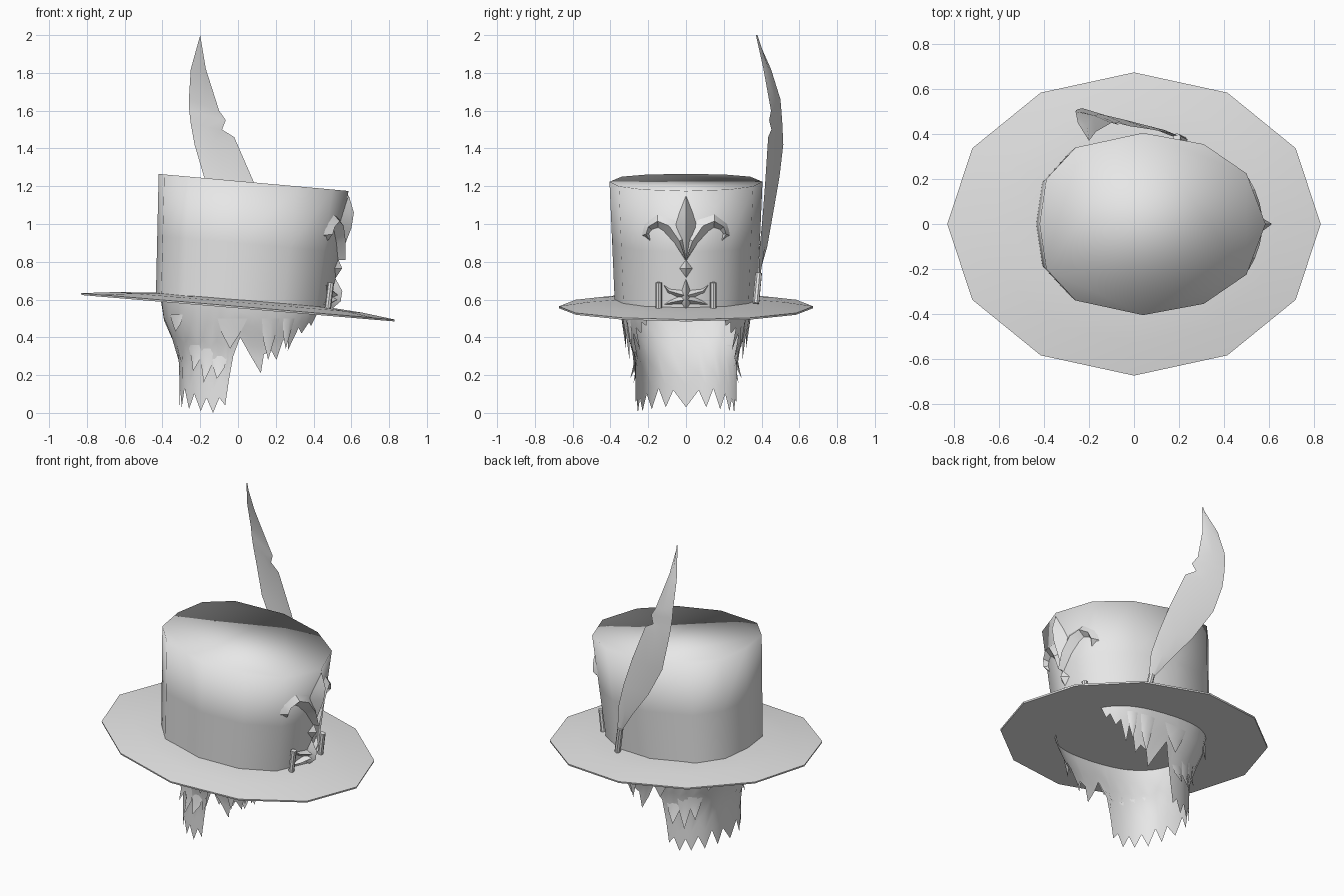
import bpy, bmesh, math
from mathutils import Vector

if "Cube" in bpy.data.objects:
    bpy.data.objects.remove(bpy.data.objects["Cube"])

grey = bpy.data.materials.new("light_grey")
grey.diffuse_color = (0.8, 0.8, 0.8, 1)
grey.use_nodes = True
grey.node_tree.nodes["Principled BSDF"].inputs["Base Color"].default_value = grey.diffuse_color
SLOPE = 0.0843          # the whole hat dips towards +x


def grid(bm, rows, closed=False):
    """Skin rows of points with quads; returns the vertex rows."""
    vs = [[bm.verts.new(p) for p in r] for r in rows]
    n = len(vs[0])
    for a, b in zip(vs, vs[1:]):
        for i in range(n if closed else n - 1):
            j = (i + 1) % n
            bm.faces.new((a[i], a[j], b[j], b[i]))
    return vs


def finish(name, bm, sheet=False, angle=35):
    bmesh.ops.remove_doubles(bm, verts=bm.verts[:], dist=0.0005)
    bmesh.ops.recalc_face_normals(bm, faces=bm.faces[:])
    if sheet:           # open sheets face away from the hat's axis
        bm.normal_update()
        for f in bm.faces:
            c = f.calc_center_median()
            if f.normal.x * c.x + f.normal.y * c.y < 0:
                f.normal_flip()
    me = bpy.data.meshes.new(name)
    bm.to_mesh(me)
    bm.free()
    me.materials.append(grey)
    ob = bpy.data.objects.new(name, me)
    bpy.context.collection.objects.link(ob)
    bpy.context.view_layer.objects.active = ob
    ob.select_set(True)
    bpy.ops.object.shade_smooth_by_angle(angle=math.radians(angle))
    ob.select_set(False)
    return ob


def oval(rx, ry, lift, cx=0.0):
    pts = []
    for k in range(12):
        a = math.tau * k / 12
        x = cx + rx * math.cos(a)
        pts.append((x, ry * math.sin(a), 0.56 - SLOPE * x + lift))
    return pts


def rod(name, a, b, r):
    a, b = Vector(a), Vector(b)
    q = (b - a).to_track_quat('Z', 'Y')
    bm = bmesh.new()
    rings = [[p + q @ Vector((r * math.cos(k * math.tau / 8), r * math.sin(k * math.tau / 8), 0))
              for k in range(8)] for p in (a, b)]
    vs = grid(bm, rings, True)
    for ring in vs:
        bm.faces.new(ring)
    finish(name, bm)


# Brim: slightly domed 12-sided oval, closed underneath
bm = bmesh.new()
vs = grid(bm, [oval(0.828, 0.672, -0.006), oval(0.83, 0.674, 0.004),
               oval(0.65, 0.53, 0.026, 0.01), oval(0.45, 0.37, 0.04, 0.02)], True)
bm.faces.new(vs[0])
bm.faces.new(vs[-1])
finish("brim", bm)

# Crown: flared, 12-sided, slanted top
half = [(.585, 0), (.5, .225), (.31, .355), (.04, .405), (-.26, .34), (-.39, .2), (-.42, 0)]
ring = half + [(x, -y) for x, y in half[-2:0:-1]]
rows = []
for t in (0, 0.5, 1):
    row = []
    for x, y in ring:
        bx, by = (x + .42) * .92 - .435, y * .93
        lo = Vector((bx, by, 0.57 - SLOPE * bx))
        hi = Vector((x, y, 1.265 - (x + .42) * .0896))
        row.append(lo.lerp(hi, t))
    rows.append(row)
bm = bmesh.new()
vs = grid(bm, rows, True)
bm.faces.new(vs[-1])
finish("crown", bm, angle=180)


# Hair: horseshoe curtain with a ragged hem, open at the face
def hair_point(deg, z, out=0.0):
    f = min(max((0.58 - z) / 0.33, 0), 1)
    s = 1 - 0.23 * f * f * (3 - 2 * f)
    a = math.radians(deg)
    c, d = math.cos(a), math.sin(a)
    x = 0.03 - math.copysign(abs(c) ** .75, c) * (0.44 * s + out)
    y = math.copysign(abs(d) ** .75, d) * (0.35 * s + out)
    return Vector((x, y, z))


hem = [(0, .03), (9, .12), (17, .03), (26, .13), (36, .02), (45, .1), (54, .01), (61, .08),
       (68, 0), (74, .08), (79, .04), (82, .18), (85, .3), (89, .4), (93, .3), (100, .21),
       (102, .31), (108, .33), (114, .28), (117, .38), (121, .42), (125, .33), (130, .45),
       (136, .42), (141, .48), (146, .46), (151, .53)]
hem = [(-a, z) for a, z in hem[:0:-1]] + hem
bm = bmesh.new()
rows = []
for k in range(6):
    row = []
    for a, z in hem:
        top = 0.57 - SLOPE * hair_point(a, 0.57).x
        row.append(hair_point(a, top + (z - top) * k / 5))
    rows.append(row)
grid(bm, rows)
finish("hair", bm, sheet=True, angle=60)

# Loose locks lying over the sides of the hair
bm = bmesh.new()
for s in (-1, 1):
    for a, z0, z1, w in [(38, .52, .43, 9), (50, .36, .22, 9), (62, .34, .16, 8),
                         (74, .3, .18, 7), (84, .5, .34, 7), (104, .5, .28, 6),
                         (118, .5, .34, 5)]:
        zm = (z0 + z1) / 2
        grid(bm, [[hair_point(s * (a - w), z0), hair_point(s * a, z0, .005), hair_point(s * (a + w), z0)],
                  [hair_point(s * (a - w * .7), zm, .01), hair_point(s * a, zm, .02),
                   hair_point(s * (a + w * .7), zm, .01)],
                  [hair_point(s * a, z1, .035)] * 3])
bmesh.ops.dissolve_degenerate(bm, edges=bm.edges[:], dist=0.0005)
finish("loose_locks", bm, sheet=True, angle=60)

# Feather: left and right edges, notched on one side, gently bowed
left = [(.17, .39, .74), (.07, .43, .88), (-.06, .46, 1.05), (-.18, .495, 1.25), (-.23, .515, 1.42),
        (-.25, .51, 1.53), (-.258, .505, 1.6), (-.26, .5, 1.66), (-.25, .45, 1.82), (-.2, .37, 2)]
right = [(.21, .385, .74), (.2, .39, .88), (.155, .405, 1.03), (.08, .42, 1.23), (-.02, .435, 1.46),
         (-.085, .452, 1.5), (-.065, .44, 1.55), (-.1, .45, 1.6), (-.17, .41, 1.82), (-.2, .37, 2)]
bm = bmesh.new()
rows = []
for l, r in zip(left, right):
    l, r = Vector(l), Vector(r)
    rows.append([l, (l + r) / 2 + Vector((0, .008, 0)), r])
grid(bm, rows)
bmesh.ops.dissolve_degenerate(bm, edges=bm.edges[:], dist=0.0005)
finish("feather", bm, sheet=True, angle=60)
rod("feather_quill", (.22, .37, .58), (.19, .385, .74), .018)


# Ornament: ridged tapering strips laid on the front of the crown
def front(y, z, lift):
    return Vector((0.487 + (z - 0.55) * 0.16 - abs(y) * 0.42 + lift, y, z))


def strip(bm, pts, lift, side=1):
    rows = []
    for i, (y, z, w) in enumerate(pts):
        p, n = pts[max(i - 1, 0)], pts[min(i + 1, len(pts) - 1)]
        d = Vector((n[0] - p[0], n[1] - p[1])).normalized() * w
        rows.append([front(side * (y - d.y), z + d.x, .002),
                     front(side * y, z, lift if w else .004),
                     front(side * (y + d.y), z - d.x, .002)])
    grid(bm, rows)


curl = [(0, .81, .004), (.035, .91, .028), (.09, .99, .042), (.15, 1.015, .038),
        (.2, .985, .028), (.212, .945, .02), (.185, .905, 0)]
bm = bmesh.new()
for s in (-1, 1):
    strip(bm, curl, .04, s)
strip(bm, [(0, 1.15, 0), (0, 1.06, .035), (0, .98, .06), (0, .8, 0)], .045)
strip(bm, [(0, .81, 0), (0, .765, .037), (0, .715, 0)], .03)
finish("crest", bm, sheet=True)

# Clasp between two pins at the foot of the crown
bm = bmesh.new()
for s in (-1, 1):
    strip(bm, [(.125, .685, 0), (.09, .645, .014), (0, .62, .03)], .035, s)
    strip(bm, [(.125, .57, 0), (.08, .585, .014), (0, .6, .03)], .035, s)
strip(bm, [(0, .71, 0), (0, .645, .025), (0, .59, .035), (0, .545, 0)], .05)
finish("clasp", bm, sheet=True)
for s, name in ((-1, "left_pin"), (1, "right_pin")):
    rod(name, (.475, s * .145, .55), (.492, s * .145, .69), .017)
